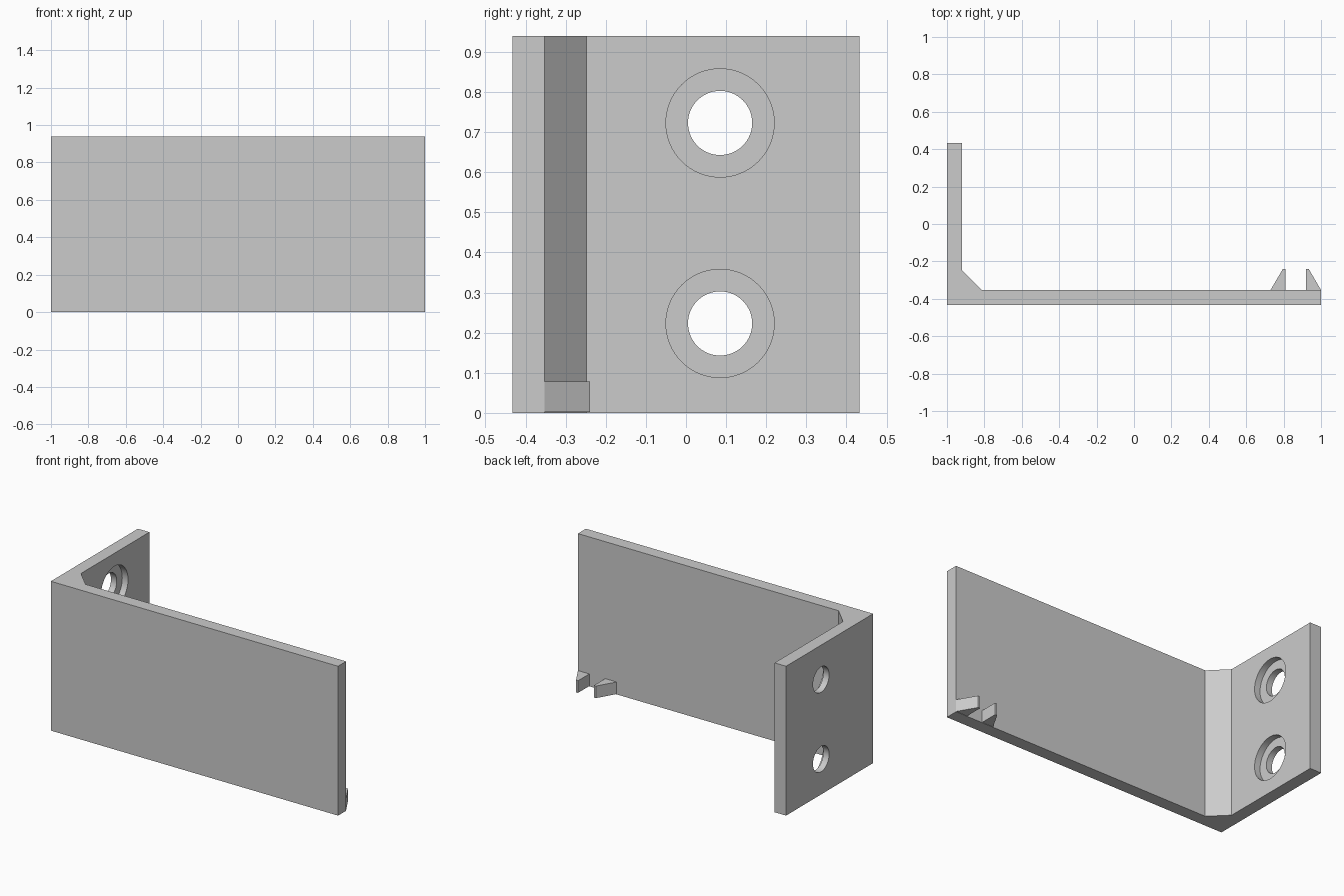
import bpy
import bmesh
from math import radians
from mathutils import Matrix

if "Cube" in bpy.data.objects:
    bpy.data.objects.remove(bpy.data.objects["Cube"], do_unlink=True)

HEIGHT = 0.94
WALL = 0.08
BACK = 0.433          # half depth in y
INNER = -BACK + WALL  # inner face of the long plate

grey = bpy.data.materials.new("light grey")
grey.use_nodes = True
COLOUR = (0.6, 0.6, 0.6, 1)
grey.diffuse_color = COLOUR
grey.node_tree.nodes["Principled BSDF"].inputs["Base Color"].default_value = COLOUR


def add_object(name, bm):
    bmesh.ops.recalc_face_normals(bm, faces=bm.faces)
    mesh = bpy.data.meshes.new(name)
    bm.to_mesh(mesh)
    bm.free()
    mesh.materials.append(grey)
    obj = bpy.data.objects.new(name, mesh)
    bpy.context.collection.objects.link(obj)
    return obj


def extrude_profile(name, points, z0, z1):
    bm = bmesh.new()
    face = bm.faces.new([bm.verts.new((x, y, z0)) for x, y in points])
    result = bmesh.ops.extrude_face_region(bm, geom=[face])
    top = [v for v in result["geom"] if isinstance(v, bmesh.types.BMVert)]
    bmesh.ops.translate(bm, verts=top, vec=(0, 0, z1 - z0))
    return add_object(name, bm)


def drill(target, radius, x0, x1, y, z):
    # Cut a round hole along x, then discard the cutter
    bm = bmesh.new()
    place = Matrix.Translation(((x0 + x1) / 2, y, z)) @ Matrix.Rotation(radians(90), 4, "Y")
    bmesh.ops.create_cone(bm, cap_ends=True, segments=64, radius1=radius,
                          radius2=radius, depth=x1 - x0, matrix=place)
    cutter = add_object("hole_cutter", bm)
    cutter.hide_render = True
    mod = target.modifiers.new("hole", "BOOLEAN")
    mod.operation = "DIFFERENCE"
    mod.solver = "EXACT"
    mod.object = cutter
    bpy.context.view_layer.objects.active = target
    bpy.ops.object.modifier_apply(modifier=mod.name)
    bpy.data.objects.remove(cutter, do_unlink=True)


# L-shaped bracket with a chamfered inner corner
chamfer = 0.105
inner_x = -1 + WALL
bracket = extrude_profile("bracket", [
    (-1, -BACK), (1, -BACK), (1, INNER), (inner_x + chamfer, INNER),
    (inner_x, INNER + chamfer), (inner_x, BACK), (-1, BACK)], 0, HEIGHT)

# Two counterbored screw holes in the short plate
for z in (0.223, 0.723):
    drill(bracket, 0.135, -0.96, -0.85, 0.085, z)
    drill(bracket, 0.08, -1.1, -0.9, 0.085, z)

# Pair of mirrored clip prongs at the free end
prong_centre = 0.865
for side, name in ((-1, "inner_prong"), (1, "outer_prong")):
    outline = [(0.055, INNER), (0.135, INNER), (0.069, -0.24), (0.055, -0.24)]
    extrude_profile(name, [(prong_centre + side * x, y) for x, y in outline], 0.002, 0.078)

# Smooth hole walls, sharp edges elsewhere
bpy.ops.object.select_all(action="DESELECT")
bracket.select_set(True)
bpy.context.view_layer.objects.active = bracket
bpy.ops.object.shade_smooth_by_angle(angle=radians(30))
